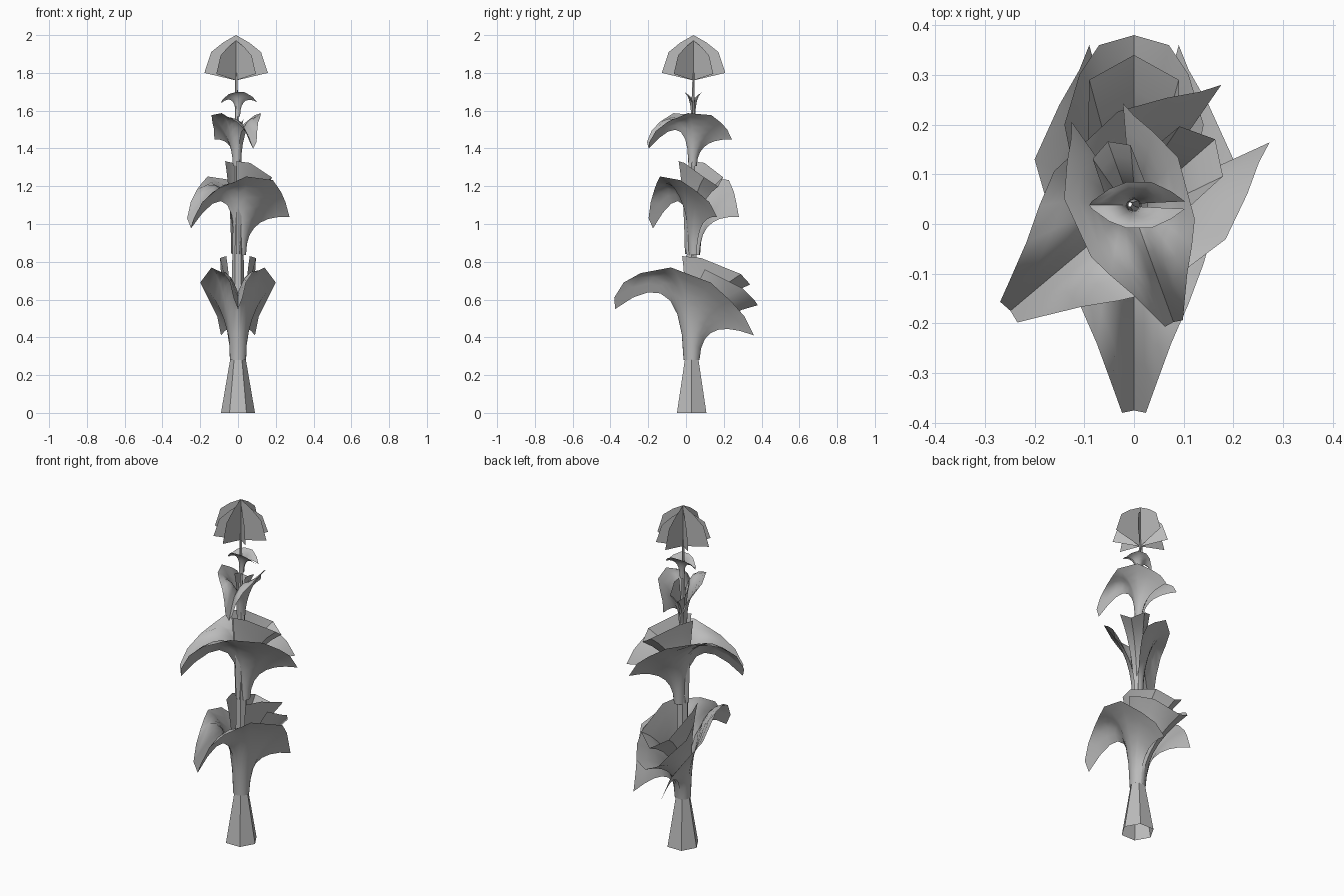
import bpy, bmesh, math
from mathutils import Vector, Matrix

cube = bpy.data.objects.get("Cube")
if cube:
    bpy.data.objects.remove(cube, do_unlink=True)

grey = bpy.data.materials.new("plain_grey")
grey.use_nodes = True
grey.diffuse_color = (0.5, 0.5, 0.5, 1)
grey.node_tree.nodes["Principled BSDF"].inputs["Base Color"].default_value = (0.5, 0.5, 0.5, 1)


def finish(name, bm, smooth=True):
    mesh = bpy.data.meshes.new(name)
    bm.to_mesh(mesh)
    bm.free()
    mesh.materials.append(grey)
    obj = bpy.data.objects.new(name, mesh)
    bpy.context.collection.objects.link(obj)
    if smooth:
        bpy.ops.object.select_all(action="DESELECT")
        obj.select_set(True)
        bpy.context.view_layer.objects.active = obj
        bpy.ops.object.shade_smooth_by_angle(angle=math.radians(40))


def leaf(name, half_rim, start, span, radius, place, size, height=1, tilt=0, full=1, steps=7):
    """Wrapped leaf: curved rays run from a ring on the stem out to a mirrored rim.
    Each rim point is x, y, z and the height its ray aims for."""
    rays = []
    last = len(half_rim) - 1
    for i, (x, y, z, aim) in enumerate(half_rim):
        a = math.radians(start + span * i / last)
        ring = Vector((radius * math.cos(a), radius * math.sin(a), 0))
        rise = Vector((ring.x * 1.2, ring.y * 1.2, aim))
        rim = Vector((x * full if y < 0 else x, y, z + tilt * y))
        rays.append([ring * (1 - t) ** 2 + rise * 2 * t * (1 - t) + rim * t * t
                     for t in (k / steps for k in range(steps + 1))])
    flip = Vector((-1, 1, 1))
    rays = [[p * flip for p in ray] for ray in rays[:0:-1]] + rays
    bm = bmesh.new()
    grid = [[bm.verts.new(place @ Vector((p.x * size, p.y * size, p.z * size * height)))
             for p in ray] for ray in rays]
    for a, b in zip(grid, grid[1:]):
        for k in range(steps):
            bm.faces.new((a[k], b[k], b[k + 1], a[k + 1]))
    finish(name, bm)


def stem(name, sections, smooth, sides=6):
    """Open tapering tube through (x, y, z, radius) sections."""
    bm = bmesh.new()
    rings = []
    for x, y, z, r in sections:
        angles = [math.tau * k / sides for k in range(sides)]
        rings.append([bm.verts.new((x + r * math.cos(a), y + r * math.sin(a), z))
                      for a in angles])
    for lo, hi in zip(rings, rings[1:]):
        for k in range(sides):
            n = (k + 1) % sides
            bm.faces.new((lo[k], lo[n], hi[n], hi[k]))
    finish(name, bm, smooth)


def whorl_frame(x, y, z, turn):
    return Matrix.Translation((x, y, z)) @ Matrix.Rotation(math.radians(turn), 4, "Z")


# Rims relative to the stem centre and the leaf base
HOOD = [(0, -0.405, 0.27, 0.54), (0.024, -0.41, 0.33, 0.58), (0.042, -0.36, 0.41, 0.56),
        (0.075, -0.27, 0.46, 0.52), (0.11, -0.19, 0.475, 0.46), (0.14, -0.11, 0.49, 0.38),
        (0.20, 0.10, 0.41, 0.28), (0.15, 0.21, 0.31, 0.26), (0.11, 0.28, 0.23, 0.25),
        (0.09, 0.33, 0.13, 0.24)]
MIDDLE = [(0, 0.35, 0.29, 0.22), (0.07, 0.33, 0.32, 0.24), (0.11, 0.27, 0.38, 0.26),
          (0.14, 0.17, 0.43, 0.28), (0.12, 0.07, 0.48, 0.32)]
TROUGH = [(0, 0.31, 0.40, 0.30), (0.09, 0.26, 0.455, 0.32), (0.095, 0.05, 0.54, 0.34),
          (0.062, -0.05, 0.55, 0.36)]
LENS = [(0, -0.36, 0.28, 0.52), (0.03, -0.34, 0.34, 0.53), (0.13, -0.20, 0.47, 0.48),
        (0.185, -0.06, 0.51, 0.42), (0.185, 0.14, 0.51, 0.42), (0.11, 0.30, 0.42, 0.46),
        (0.03, 0.41, 0.30, 0.48)]

# Lower whorl: hood in front, two troughs nested behind it
frame = whorl_frame(0, 0.03, 0.28, 0)
leaf("lower_hood_leaf", HOOD, -90, 165, 0.043, frame, 1)
leaf("lower_back_leaf", MIDDLE, 90, -120, 0.04, frame, 1)
leaf("lower_inner_leaf", TROUGH, 90, -130, 0.035, frame, 1)

# Middle whorl
leaf("middle_hood_leaf", HOOD, -90, 165, 0.036, whorl_frame(0.012, 0.044, 0.835, -50),
     0.84, 1.08, 0.28, 1.35)
leaf("middle_inner_leaf", TROUGH, 90, -130, 0.035, whorl_frame(-0.01, 0.02, 0.84, -49),
     0.74, 1.21)

# Upper whorl
frame = whorl_frame(-0.005, 0.035, 1.308, 20)
leaf("upper_hood_leaf", HOOD, -90, 165, 0.036, frame, 0.61, 1.0, 0.3, 1.3)
leaf("upper_inner_leaf", TROUGH, 90, -130, 0.035, frame, 0.45, 1.0)

# Small top leaf, pointed at both ends
frame = whorl_frame(0, 0.038, 1.57, -90)
leaf("top_leaf", LENS, -90, 165, 0.045, frame, 0.25)

# Stem
stem("trunk_base", [(0, 0.03, 0, 0.09), (0, 0.03, 0.28, 0.042)], False)
stem("stalk", [(0, 0.03, 0.28, 0.038), (0, 0.03, 0.84, 0.03), (0, 0.03, 1.3, 0.021),
               (-0.007, 0.035, 1.56, 0.01), (-0.01, 0.04, 1.8, 0.006)], True)

# Flower head: crossed upright petals, the diagonal ones smaller
PETAL = [(0, 0), (0.168, 0.04), (0.132, 0.15), (0.07, 0.2), (0, 0.24)]
outline = PETAL + [(-x, z) for x, z in PETAL[-2:0:-1]]
for k in range(4):
    s = 0.88 if k % 2 else 1
    a = math.pi * k / 4
    bm = bmesh.new()
    bm.faces.new([bm.verts.new((-0.01 + x * s * math.cos(a), 0.04 + x * s * math.sin(a),
                                1.76 + z * s)) for x, z in outline])
    finish("flower_petal_%d" % (k + 1), bm, False)
